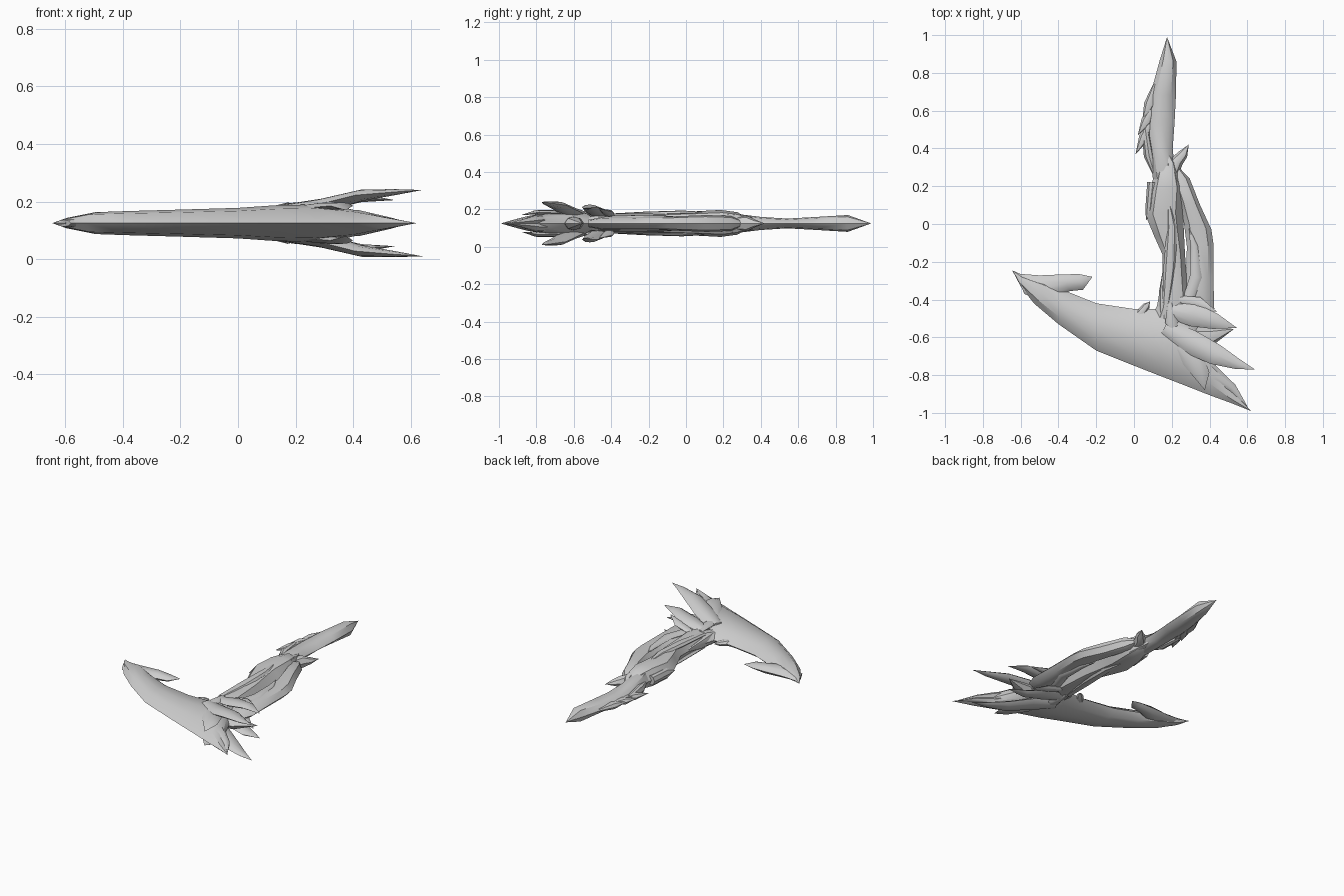
import bpy, bmesh, math
from mathutils import Vector

MID = 0.125          # height of the symmetry plane
grey = bpy.data.materials.new("bone grey")
grey.diffuse_color = (0.62, 0.62, 0.62, 1)
# cross-section: position across the width, share of the thickness
SECTION = [(-1, 0), (-.6, .8), (0, 1), (.6, .8), (1, 0), (.6, -.8), (0, -1), (-.6, -.8)]


def loft(name, stations, flip=False):
    """Skin stations (edge a, edge b, centre z, half thickness); flat ends collapse to points."""
    bm = bmesh.new()
    rings = []
    for ax, ay, bx, by, z, h in stations:
        a, b = Vector((ax, ay)), Vector((bx, by))
        ring = []
        for s, t in SECTION:
            p = (a + b) / 2 + (b - a) / 2 * s
            ring.append(bm.verts.new((p.x, p.y, z + h * t)))
        rings.append(ring)
    n = len(SECTION)
    for r, q in zip(rings, rings[1:]):
        for i in range(n):
            bm.faces.new((r[i], r[(i + 1) % n], q[(i + 1) % n], q[i]))
    bm.faces.new(rings[0][::-1])
    bm.faces.new(rings[-1])
    if flip:
        for v in bm.verts:
            v.co.z = 2 * MID - v.co.z
    bmesh.ops.remove_doubles(bm, verts=bm.verts, dist=0.0005)
    bmesh.ops.dissolve_degenerate(bm, edges=bm.edges, dist=0.0001)
    bmesh.ops.recalc_face_normals(bm, faces=bm.faces)
    me = bpy.data.meshes.new(name)
    bm.to_mesh(me)
    bm.free()
    me.materials.append(grey)
    ob = bpy.data.objects.new(name, me)
    bpy.context.collection.objects.link(ob)
    bpy.ops.object.select_all(action='DESELECT')
    ob.select_set(True)
    bpy.context.view_layer.objects.active = ob
    bpy.ops.object.shade_smooth_by_angle(angle=math.radians(35))
    return ob


def feather(name, path, pair=False):
    """Pointed blade along (x, y, z, half width, half thickness); pair adds the underside copy."""
    st = []
    for i, (x, y, z, w, h) in enumerate(path):
        p, q = path[max(i - 1, 0)], path[min(i + 1, len(path) - 1)]
        d = Vector((q[0] - p[0], q[1] - p[1])).normalized()
        st.append((x - d.y * w, y + d.x * w, x + d.y * w, y - d.x * w, z, h))
    loft(name, st)
    if pair:
        loft(name + "_under", st, True)


def flat(rows):
    return [(a, b, c, d, MID, h) for a, b, c, d, h in rows]


# Sweeping head blade, left tip to rear tip
loft("head_blade", flat([
    (-.645, -.245, -.645, -.245, 0), (-.59, -.27, -.60, -.33, .018),
    (-.46, -.30, -.53, -.42, .038), (-.36, -.355, -.40, -.53, .042),
    (-.20, -.42, -.20, -.67, .047), (0, -.45, 0, -.75, .053),
    (.12, -.45, .14, -.805, .062), (.27, -.45, .27, -.855, .065),
    (.36, -.58, .41, -.91, .05), (.46, -.81, .52, -.95, .025),
    (.62, -.99, .62, -.99, 0)]))
# Hooked barb and beak near the head tip
loft("head_barb", flat([
    (-.63, -.262, -.58, -.37, .012), (-.50, -.272, -.47, -.42, .03),
    (-.38, -.267, -.34, -.355, .026), (-.29, -.265, -.27, -.348, .015),
    (-.22, -.28, -.22, -.28, 0)]))

# Grip with faceted pommel
loft("grip", flat([
    (.175, .99, .175, .99, 0), (.137, .87, .225, .86, .045),
    (.088, .69, .222, .68, .034), (.068, .54, .215, .54, .026),
    (.08, .40, .205, .40, .035), (.10, .24, .22, .24, .055),
    (.13, .15, .22, .15, .03)]))
# Lower shaft running into the head
loft("shaft", flat([
    (.15, .36, .18, .36, .01), (.11, .27, .24, .28, .06),
    (.08, .17, .265, .20, .072), (.06, .05, .26, .06, .065),
    (.105, -.06, .265, -.06, .06), (.15, -.16, .27, -.16, .055),
    (.15, -.30, .28, -.30, .052), (.12, -.44, .30, -.44, .055),
    (.09, -.48, .33, -.56, .04)]))
# Outer guard plate beside the shaft
loft("guard_plate", flat([
    (.21, .33, .21, .33, 0), (.20, .24, .295, .24, .04),
    (.24, .12, .35, .10, .045), (.265, 0, .41, -.03, .04),
    (.28, -.12, .42, -.10, .036), (.275, -.28, .42, -.28, .036),
    (.25, -.42, .425, -.45, .036), (.28, -.52, .40, -.52, .02)]))

# Scales along the grip's left side
for i, (x, y, tx, ty) in enumerate([(.10, .74, .042, .53), (.09, .62, .02, .47), (.08, .55, .008, .37)]):
    feather(f"grip_scale_{i}", [
        (x + .01, y, MID, .008, .01), ((x + tx) / 2 + .012, (y + ty) / 2, MID, .03, .022),
        (tx, ty, MID, 0, 0)])
feather("grip_fin", [(.06, .50, MID, .02, .02), (.08, .36, MID, .028, .03), (.12, .22, MID, 0, 0)])

# Thorns at the collar
feather("collar_thorn", [(.18, .20, MID, .03, .03), (.225, .33, MID, .035, .04),
                         (.26, .37, MID, .026, .02), (.29, .42, MID, 0, 0)])
feather("collar_spur", [(.21, .22, .15, .03, .03), (.195, .32, .15, .022, .02),
                        (.165, .40, .14, 0, 0)], True)
feather("shaft_spur", [(.10, .22, MID, .03, .03), (.085, .08, MID, .025, .03), (.065, .02, MID, 0, 0)])

# Long feathers lying on the shaft, above and below
feather("shaft_feather", [(.17, -.42, .165, .02, .012), (.19, -.22, .172, .033, .016),
                          (.20, -.02, .18, .026, .014), (.18, .14, .185, 0, 0)], True)
feather("plate_feather", [(.27, -.46, .155, .03, .012), (.33, -.28, .155, .035, .014),
                          (.32, -.12, .155, .022, .012), (.29, -.02, .16, 0, 0)], True)
feather("root_thorn", [(.16, -.50, MID, .035, .04), (.15, -.36, MID, .018, .03),
                       (.16, -.20, MID, 0, 0)])
feather("head_thorn", [(.03, -.48, MID, .025, .02), (.065, -.435, MID, .02, .015), (.085, -.41, MID, 0, 0)])

# Fan of splayed feathers at the rear of the head, above and below
feather("fan_upper", [(.18, -.46, .165, .035, .02), (.31, -.48, .19, .062, .018),
                      (.43, -.515, .212, .042, .014), (.545, -.55, .205, 0, 0)], True)
feather("fan_upper_tip", [(.24, -.40, .16, .02, .015), (.34, -.42, .185, .035, .014),
                          (.44, -.465, .205, 0, 0)], True)
feather("fan_middle", [(.16, -.55, .165, .045, .025), (.29, -.62, .185, .065, .025),
                       (.43, -.69, .222, .056, .02), (.55, -.742, .233, .028, .01),
                       (.64, -.77, .24, 0, 0)], True)
feather("fan_lower", [(.20, -.60, .165, .03, .02), (.31, -.71, .18, .06, .018),
                      (.36, -.80, .185, .042, .012), (.375, -.88, .17, 0, 0)], True)
feather("fan_centre", [(.25, -.60, MID, .06, .04), (.40, -.60, MID, .05, .035),
                       (.53, -.555, MID, 0, 0)])
feather("fan_rear", [(.28, -.68, .14, .06, .03), (.42, -.80, .145, .045, .025),
                     (.52, -.87, .135, .025, .012), (.60, -.965, .125, 0, 0)], True)
feather("fan_root", [(.19, -.42, .175, .012, .008), (.20, -.52, .183, .035, .014),
                     (.21, -.62, .178, 0, 0)], True)
